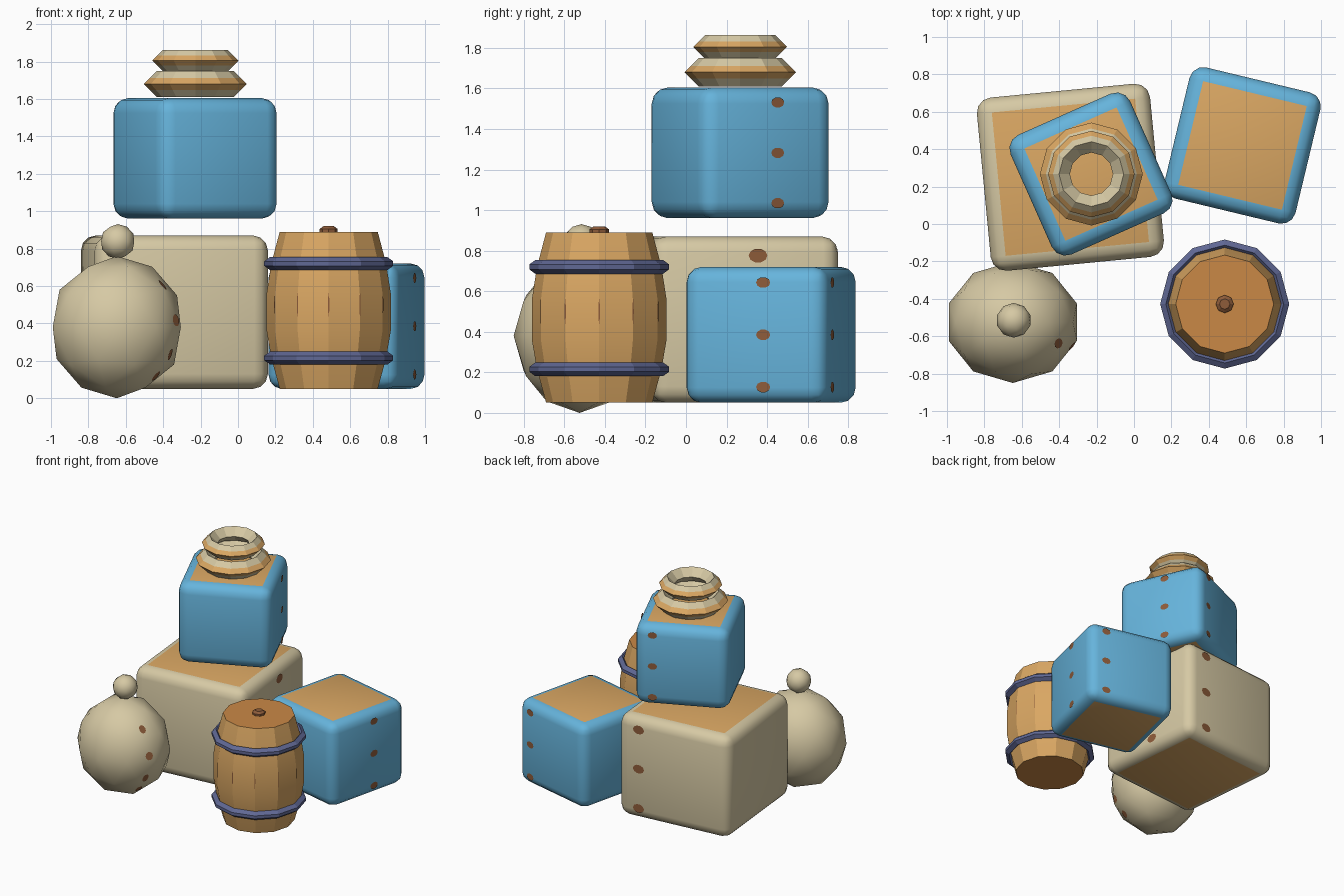
import bpy, bmesh, math
from math import sin, cos, pi, radians
from mathutils import Vector, Matrix
from mathutils.bvhtree import BVHTree

if "Cube" in bpy.data.objects:
    bpy.data.objects.remove(bpy.data.objects["Cube"])


def material(name, rgb):
    m = bpy.data.materials.new(name)
    m.diffuse_color = [(c / 255 / 12.92) if c < 11 else ((c / 255 + 0.055) / 1.055) ** 2.4 for c in rgb] + [1]
    m.use_nodes = True
    m.node_tree.nodes["Principled BSDF"].inputs["Base Color"].default_value = m.diffuse_color
    return m


BEIGE = material("beige_canvas", (214, 201, 164))
BLUE = material("blue_paint", (102, 180, 220))
TAN = material("tan_wood", (218, 167, 99))
LID = material("orange_lid", (202, 137, 70))
IRON = material("slate_iron", (96, 104, 148))
BROWN = material("brown_studs", (142, 92, 58))


def make(name, bm, mats, smooth=None):
    me = bpy.data.meshes.new(name)
    bm.to_mesh(me)
    bm.free()
    ob = bpy.data.objects.new(name, me)
    bpy.context.collection.objects.link(ob)
    for m in mats:
        me.materials.append(m)
    if smooth:
        bpy.context.view_layer.objects.active = ob
        ob.select_set(True)
        bpy.ops.object.shade_smooth_by_angle(angle=radians(smooth))
        ob.select_set(False)
    return ob


def add_spot(bm, loc, normal, w, h):
    """Flat oval plate lying on a surface, w across and h upward."""
    n = Vector(normal).normalized()
    side = Vector((0, 0, 1)).cross(n).normalized()
    up = n.cross(side)
    c = Vector(loc) + n * 0.004
    vs = [bm.verts.new(c + side * (w / 2 * cos(k * pi / 5)) + up * (h / 2 * sin(k * pi / 5))) for k in range(10)]
    bm.faces.new(vs)


def crate(name, x, y, z0, z1, side, bevel, angle, mat):
    half, hz = side / 2, (z1 - z0) / 2
    place = Matrix.Translation((x, y, z0 + hz)) @ Matrix.Rotation(radians(angle), 4, 'Z')
    # rounded body with tan top and bottom panels
    bm = bmesh.new()
    bmesh.ops.create_cube(bm, size=1, matrix=Matrix.Diagonal((side, side, hz * 2, 1)))
    bmesh.ops.bevel(bm, geom=bm.edges[:], offset=bevel, segments=3, profile=0.5, affect='EDGES')
    bm.normal_update()
    for f in bm.faces:
        f.material_index = int(abs(f.normal.z) > 0.99)
    make(name, bm, [mat, TAN], 50).matrix_world = place
    # rows of studs on the right and back faces
    bm = bmesh.new()
    for k in (-1, 0, 1):
        z = k * hz * 0.77
        add_spot(bm, (half, 0.13 * half, z), (1, 0, 0), side * 0.1, side * 0.075)
        add_spot(bm, (0.62 * half, half, z), (0, 1, 0), side * 0.1, side * 0.075)
    make(name + "_studs", bm, [BROWN]).matrix_world = place


def lathe(name, profile, sides, mats, rule, x, y, closed=False, smooth=None):
    """Revolve (radius, z) points; open ends get caps."""
    bm = bmesh.new()
    rings = [[bm.verts.new((r * cos(2 * pi * k / sides), r * sin(2 * pi * k / sides), z))
              for k in range(sides)] for r, z in profile]
    n = len(rings)
    for i in range(n if closed else n - 1):
        a, b = rings[i], rings[(i + 1) % n]
        for k in range(sides):
            j = (k + 1) % sides
            bm.faces.new((a[k], a[j], b[j], b[k]))
    if not closed:
        bm.faces.new(rings[0][::-1])
        bm.faces.new(rings[-1])
    bmesh.ops.recalc_face_normals(bm, faces=bm.faces[:])
    for f in bm.faces:
        f.material_index = rule(f)
    ob = make(name, bm, mats, smooth)
    ob.location = (x, y, 0)
    return ob


# Crates
crate("large_crate", -0.34, 0.25, 0.05, 0.87, 0.93, 0.08, 5.5, BEIGE)
crate("right_crate", 0.58, 0.42, 0.05, 0.72, 0.72, 0.075, -13.5, BLUE)
crate("upper_crate", -0.23, 0.267, 0.96, 1.605, 0.70, 0.08, 24, BLUE)

# Rope coils: diamond section with a tan band round the outer edge
for name, R, r, zc in (("lower_coil", 0.205, 0.07, 1.68), ("upper_coil", 0.173, 0.058, 1.805)):
    b = 0.45 * r
    section = [(R + r - b, zc - b), (R + r, zc), (R + r - b, zc + b), (R, zc + r), (R - r, zc), (R, zc - r)]
    limit = R + r - b
    lathe(name, section, 12, [BEIGE, TAN],
          lambda f, limit=limit: int(min(v.co.xy.length for v in f.verts) > limit - 1e-4),
          -0.228, 0.267, closed=True)

# Barrel
BX, BY = 0.485, -0.428
stave = [(0.262, 0.05), (0.307, 0.215), (0.332, 0.36), (0.332, 0.56), (0.307, 0.72), (0.262, 0.89)]
lathe("barrel", stave, 12, [TAN, LID], lambda f: int(abs(f.normal.z) > 0.9), BX, BY, smooth=25)
for name, zc in (("lower_hoop", 0.215), ("upper_hoop", 0.72)):
    lathe(name, [(0.315, zc - 0.034), (0.345, zc - 0.012), (0.345, zc + 0.012), (0.315, zc + 0.034), (0.285, zc)],
          12, [IRON], lambda f: 0, BX, BY, closed=True)
lathe("barrel_bung", [(0.048, 0.88), (0.048, 0.905), (0.028, 0.92)], 8, [BROWN], lambda f: 0, BX, BY)

# Thin dark seams between staves, in the middle of the barrel
bm = bmesh.new()
for k in range(12):
    a = 2 * pi * k / 12
    add_spot(bm, (0.331 * cos(a), 0.331 * sin(a), 0.5), (cos(a), sin(a), 0), 0.007, 0.13)
make("barrel_seams", bm, [BROWN]).location = (BX, BY, 0)

# Sack with a tied knot on top
SACK = Vector((-0.648, -0.525, 0.38))
bm = bmesh.new()
bmesh.ops.create_icosphere(bm, subdivisions=2, radius=1,
                           matrix=Matrix.Translation(SACK) @ Matrix.Diagonal((0.36, 0.325, 0.38, 1)))
tree = BVHTree.FromBMesh(bm)
make("sack", bm, [BEIGE], 40)
bm = bmesh.new()
bmesh.ops.create_icosphere(bm, subdivisions=2, radius=0.093,
                           matrix=Matrix.Translation((-0.643, -0.515, 0.838)))
make("sack_knot", bm, [BEIGE], 40)

# Stains down the right of the sack
bm = bmesh.new()
for az, el in ((-25, 40), (-22, 6), (-25, -25), (-28, -48)):
    a, e = radians(az), radians(el)
    d = Vector((cos(a) * cos(e), sin(a) * cos(e), sin(e)))
    loc, nor, _, _ = tree.ray_cast(SACK, d)
    if nor.dot(d) < 0:
        nor = -nor
    add_spot(bm, loc, nor, 0.055, 0.065)
make("sack_stains", bm, [BROWN])
